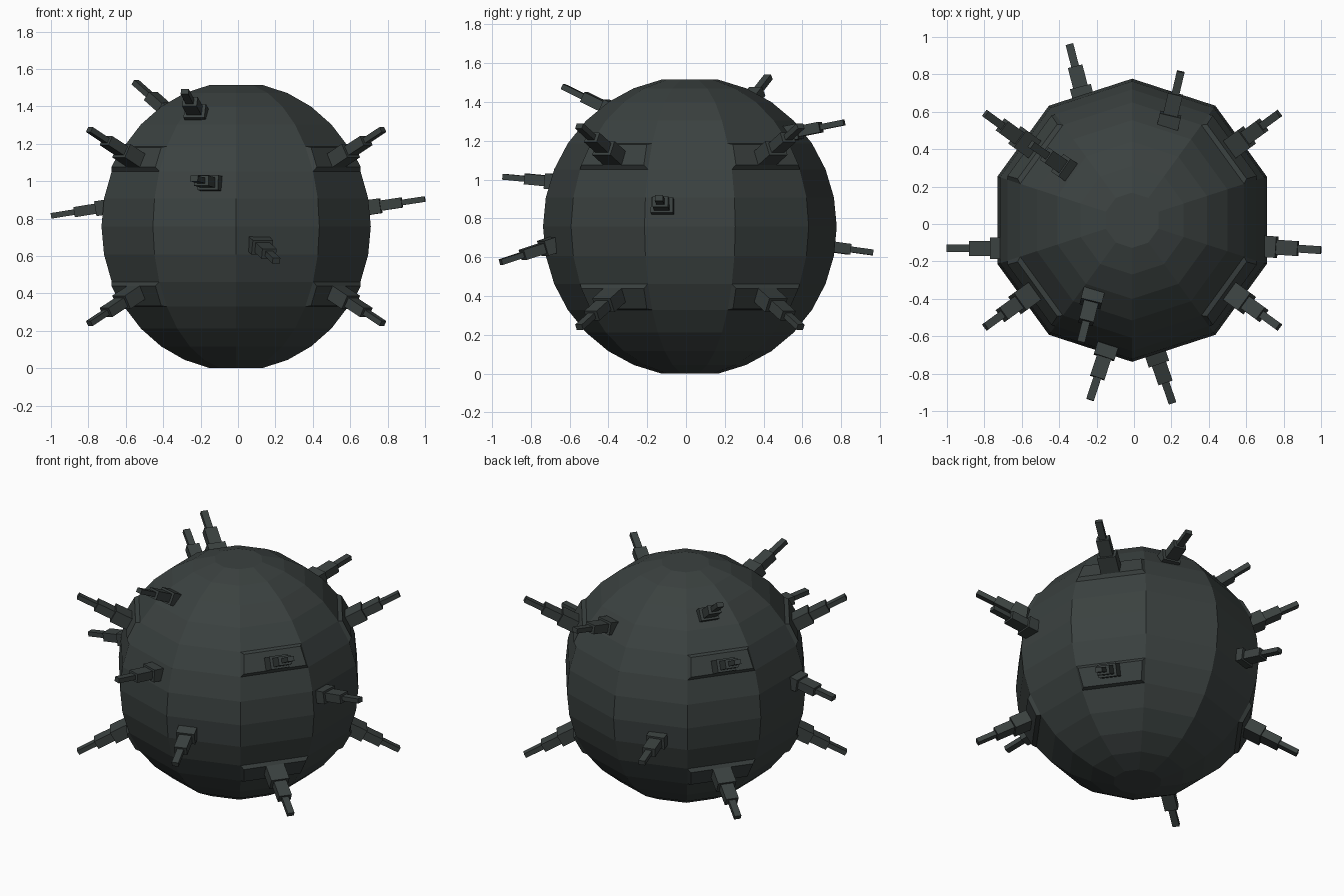
import bpy, bmesh, math
from mathutils import Vector, Matrix

if "Cube" in bpy.data.objects:
    bpy.data.objects.remove(bpy.data.objects["Cube"])

slate = bpy.data.materials.new("dark_slate")
slate.diffuse_color = (0.043, 0.053, 0.051, 1)
slate.use_nodes = True
slate.node_tree.nodes["Principled BSDF"].inputs["Base Color"].default_value = slate.diffuse_color

R = 0.757
CENTRE = Vector((-0.01, 0.02, 0.758))
STEP = math.radians(11.25)


def finish(bm, name):
    bmesh.ops.recalc_face_normals(bm, faces=bm.faces)
    mesh = bpy.data.meshes.new(name)
    bm.to_mesh(mesh)
    bm.free()
    mesh.materials.append(slate)
    obj = bpy.data.objects.new(name, mesh)
    bpy.context.collection.objects.link(obj)
    return obj


# Ten-sided ball with flat caps
bm = bmesh.new()
rings = []
for k in range(-7, 8):
    r = R * math.cos(k * STEP)
    z = R * math.sin(k * STEP) / math.sin(7 * STEP)
    rings.append([bm.verts.new(CENTRE + Vector((r * math.cos(a), r * math.sin(a), z)))
                  for a in (math.radians(18 + 36 * i) for i in range(10))])
panels = []
for k in range(14):
    for i in range(10):
        j = (i + 1) % 10
        f = bm.faces.new((rings[k][i], rings[k][j], rings[k + 1][j], rings[k + 1][i]))
        # Gun mounts sit on the four diagonal columns, above and below the equator
        if k in (4, 9) and i in (0, 3, 5, 8):
            panels.append(f)
bm.faces.new(rings[0][::-1])
bm.faces.new(rings[-1])
bm.normal_update()
bmesh.ops.inset_individual(bm, faces=panels, thickness=0.022, depth=0.022)
finish(bm, "ball_hull")


# Stepped gun barrel made of three blocks running from root to tip
def barrel(name, root, tip):
    root, tip = Vector(root), Vector(tip)
    d = (tip - root).normalized()
    side = d.cross(Vector((0, 0, 1))).normalized()
    up = side.cross(d)
    rot = Matrix((side, d, up)).transposed().to_4x4()
    length = (tip - root).length
    bm = bmesh.new()
    for start, end, w, h in ((-0.06, length - 0.24, 0.115, 0.08),
                             (length - 0.26, length - 0.125, 0.08, 0.055),
                             (length - 0.14, length, 0.042, 0.03)):
        end = max(end, start + 0.09)
        mid = root + d * (start + end) / 2
        m = Matrix.Translation(mid) @ rot @ Matrix.Diagonal((w, end - start, h, 1))
        bmesh.ops.create_cube(bm, size=1, matrix=m)
    finish(bm, name)


# Eight diagonal barrels
for sx in (-1, 1):
    for sy in (-1, 1):
        for sz in (-1, 1):
            e, a = 2.5 * STEP, math.radians(36)
            d = Vector((sx * math.cos(e) * math.cos(a),
                        sy * math.cos(e) * math.sin(a), sz * math.sin(e)))
            barrel("diagonal_barrel", CENTRE + d * 0.73, CENTRE + d * 1.10)

# Scattered barrels
for name, root, tip in (
    ("right_barrel", (0.70, -0.12, 0.86), (1.0, -0.14, 0.905)),
    ("left_barrel", (-0.72, -0.13, 0.86), (-1.0, -0.13, 0.815)),
    ("front_upper_barrel", (-0.15, -0.68, 0.99), (-0.235, -0.94, 1.015)),
    ("front_lower_barrel", (0.11, -0.68, 0.665), (0.205, -0.955, 0.575)),
    ("front_top_barrel", (-0.225, -0.40, 1.365), (-0.285, -0.635, 1.48)),
    ("back_top_barrel", (-0.37, 0.30, 1.37), (-0.55, 0.425, 1.53)),
    ("back_upper_barrel", (0.185, 0.54, 1.24), (0.25, 0.815, 1.295)),
    ("back_lower_barrel", (-0.27, 0.67, 0.665), (-0.345, 0.96, 0.625)),
):
    barrel(name, root, tip)
